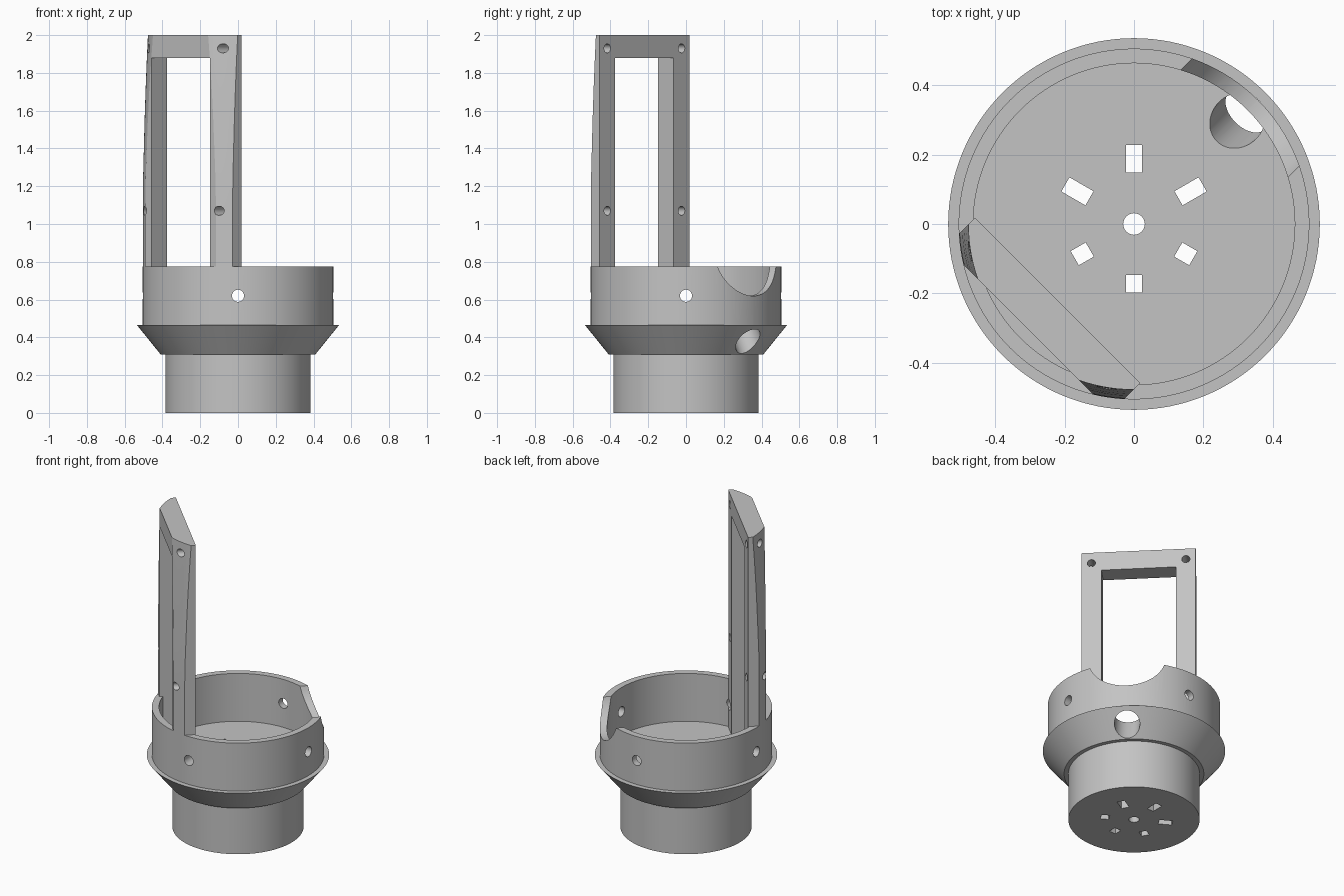
import bpy, bmesh, math
from mathutils import Vector

cube = bpy.data.objects.get("Cube")
if cube:
    bpy.data.objects.remove(cube, do_unlink=True)

grey = bpy.data.materials.new("plain_grey")
grey.use_nodes = True
grey.diffuse_color = (0.55, 0.55, 0.55, 1)
grey.node_tree.nodes["Principled BSDF"].inputs["Base Color"].default_value = grey.diffuse_color

DIAG = math.sqrt(0.5)
FLOOR, RIM, TOP = 0.465, 0.775, 2.0


def new_object(name, bm):
    bmesh.ops.recalc_face_normals(bm, faces=bm.faces)
    mesh = bpy.data.meshes.new(name)
    bm.to_mesh(mesh)
    bm.free()
    mesh.materials.append(grey)
    obj = bpy.data.objects.new(name, mesh)
    bpy.context.collection.objects.link(obj)
    return obj


def lathe(name, profile, steps=128):
    """Spin a (radius, height) profile that starts and ends on the axis."""
    bm = bmesh.new()
    verts = [bm.verts.new((r, 0, z)) for r, z in profile]
    edges = [bm.edges.new(pair) for pair in zip(verts, verts[1:])]
    bmesh.ops.spin(bm, geom=verts + edges, cent=(0, 0, 0), axis=(0, 0, 1),
                   angle=math.tau, steps=steps, use_merge=True)
    bmesh.ops.remove_doubles(bm, verts=bm.verts, dist=0.0001)
    return new_object(name, bm)


def box(name, size, loc, turn=0):
    bm = bmesh.new()
    bmesh.ops.create_cube(bm, size=1)
    bmesh.ops.scale(bm, vec=size, verts=bm.verts)
    obj = new_object(name, bm)
    obj.location = loc
    obj.rotation_euler.z = turn
    return obj


def rod(name, start, end, radius, sides=48):
    start, end = Vector(start), Vector(end)
    bm = bmesh.new()
    bmesh.ops.create_cone(bm, cap_ends=True, segments=sides, radius1=radius,
                          radius2=radius, depth=(end - start).length)
    obj = new_object(name, bm)
    obj.location = (start + end) / 2
    obj.rotation_mode = 'QUATERNION'
    obj.rotation_quaternion = (end - start).to_track_quat('Z', 'Y')
    return obj


def combine(target, tool, operation='DIFFERENCE'):
    mod = target.modifiers.new("cut", 'BOOLEAN')
    mod.operation, mod.object, mod.solver = operation, tool, 'EXACT'
    bpy.context.view_layer.update()
    bpy.context.view_layer.objects.active = target
    bpy.ops.object.modifier_apply(modifier=mod.name)


def diagonal(out, side, z):
    """Point measured out towards back left (+x +y) and sideways (+x -y)."""
    return ((out + side) * DIAG, (out - side) * DIAG, z)


# Stepped round body with flared collar and open cup
body = lathe("cup_body", [
    (0, 0), (0.385, 0), (0.385, 0.31), (0.41, 0.31), (0.535, FLOOR), (0.505, FLOOR),
    (0.505, RIM), (0.463, RIM), (0.463, FLOOR), (0, FLOOR)])

# Upright frame: slab across a chord, rounded by a slightly tapering lathe
inner, outer, half_width, half_gap = 0.311, 0.43, 0.336, 0.219
middle = -(inner + outer) / 2
frame = box("upright_frame", (2 * half_width, outer - inner, TOP - 0.46),
            diagonal(middle, 0, (TOP + 0.46) / 2), -math.pi / 4)
envelope = lathe("frame_envelope", [
    (0, 0.4), (0.485, 0.4), (0.485, RIM), (0.505, RIM), (0.505, 1.1), (0.503, 1.25),
    (0.499, 1.4), (0.495, 1.55), (0.49, 1.7), (0.484, 1.85), (0.477, TOP), (0.472, 2.1), (0, 2.1)])
combine(frame, envelope, 'INTERSECT')
window = box("frame_window", (2 * half_gap, 0.5, 1.5),
             diagonal(middle, 0, 1.88 - 0.75), -math.pi / 4)
combine(frame, window)
helpers = [envelope, window]

# Mounting holes in the frame legs
for side in (-0.278, 0.278):
    for z in (1.07, 1.93):
        hole = rod("leg_hole", diagonal(-0.2, side, z), diagonal(-0.6, side, z), 0.024, 32)
        combine(frame, hole)
        helpers.append(hole)

# Cross holes through the cup wall and the leg corners
for x, y in ((0.7, 0), (0, 0.7)):
    hole = rod("cross_hole", (-x, -y, 0.62), (x, y, 0.62), 0.032)
    for part in (body, frame):
        combine(part, hole)
    helpers.append(hole)

# Scooped notch in the rim, slanted cable hole in the collar, centre hole
slant = math.radians(63)
dr, dz = 0.2 * math.cos(slant), 0.2 * math.sin(slant)
cutters = [
    rod("rim_notch", diagonal(0.25, 0, 0.85), diagonal(0.7, 0, 0.85), 0.231, 96),
    rod("cable_hole", diagonal(0.467 - dr, 0, 0.375 + dz),
        diagonal(0.467 + dr, 0, 0.375 - dz), 0.075, 64),
    rod("centre_hole", (0, 0, -0.1), (0, 0, 0.6), 0.031)]

# Ring of slots through the base, longer towards the back
for i in range(6):
    angle = math.radians(30 + 60 * i)
    length, radius = (0.08, 0.188) if i < 3 else (0.05, 0.172)
    cutters.append(box("base_slot", (length, 0.047, 0.8),
                       (radius * math.cos(angle), radius * math.sin(angle), 0.25), angle))
for cutter in cutters:
    combine(body, cutter)

for helper in helpers + cutters:
    bpy.data.objects.remove(helper, do_unlink=True)

# Smooth round walls, keep edges crisp
for part in (body, frame):
    bpy.ops.object.select_all(action='DESELECT')
    part.select_set(True)
    bpy.context.view_layer.objects.active = part
    bpy.ops.object.shade_smooth_by_angle(angle=math.radians(25))
